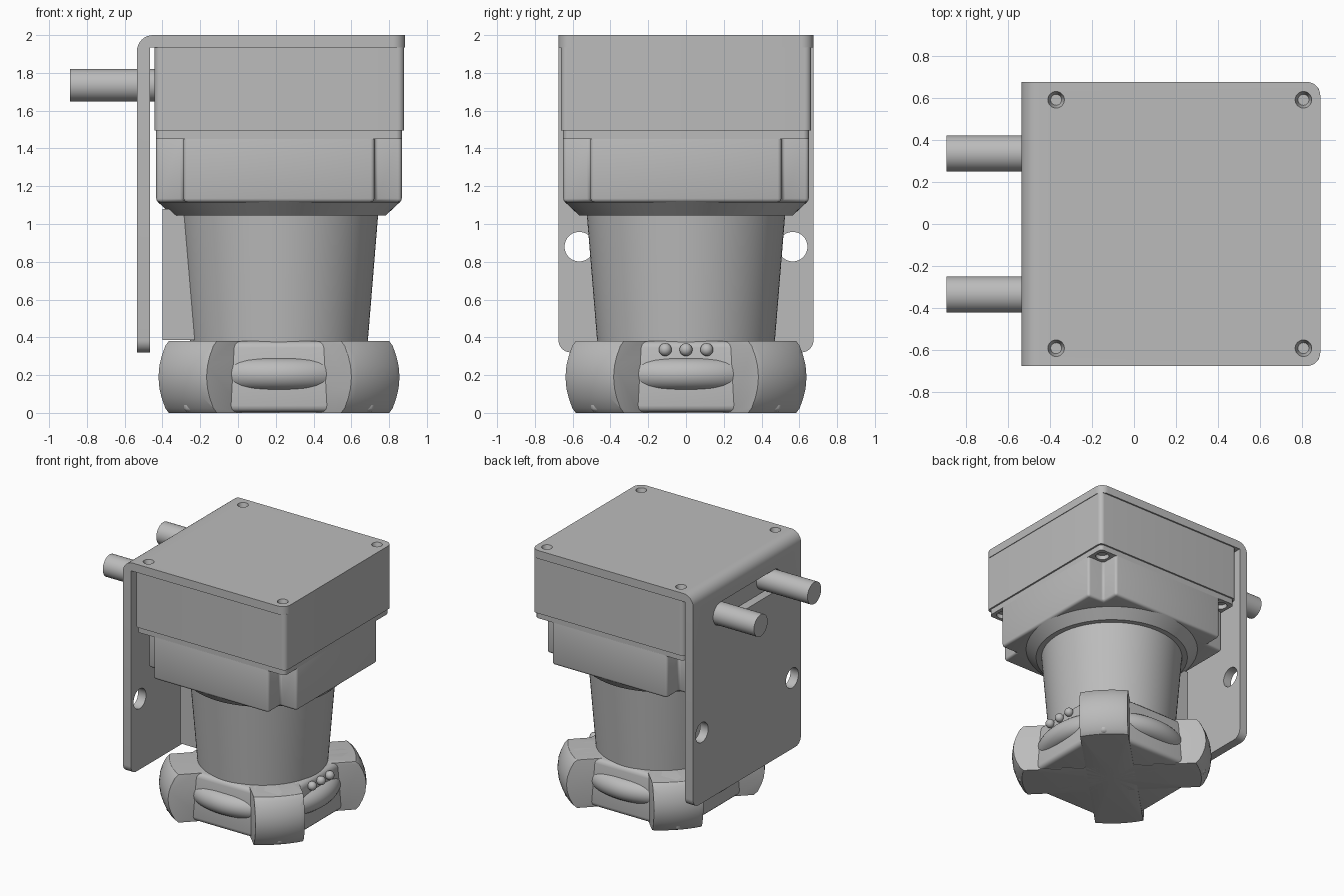
import bpy, bmesh, math
from mathutils import Matrix, Vector

if "Cube" in bpy.data.objects:
    bpy.data.objects.remove(bpy.data.objects["Cube"], do_unlink=True)

grey = bpy.data.materials.new("plain_grey")
grey.use_nodes = True
grey.diffuse_color = (0.5, 0.5, 0.5, 1)
grey.node_tree.nodes["Principled BSDF"].inputs["Base Color"].default_value = (0.5, 0.5, 0.5, 1)

CX = 0.217                      # axis of the scanner body
DIAGONALS = [(a, b) for a in (-1, 1) for b in (-1, 1)]


def finish(name, bm):
    bmesh.ops.recalc_face_normals(bm, faces=bm.faces[:])
    mesh = bpy.data.meshes.new(name)
    bm.to_mesh(mesh)
    bm.free()
    mesh.materials.append(grey)
    obj = bpy.data.objects.new(name, mesh)
    bpy.context.collection.objects.link(obj)
    return obj


def box(name, lo, hi):
    bm = bmesh.new()
    bmesh.ops.create_cube(bm, size=1)
    lo, hi = Vector(lo), Vector(hi)
    for v in bm.verts:
        v.co = (lo + hi) / 2 + v.co * (hi - lo)
    return finish(name, bm)


def rod(name, a, b, r1, r2=None, sides=48):
    """Cylinder or cone running from point a to point b."""
    a, b = Vector(a), Vector(b)
    bm = bmesh.new()
    bmesh.ops.create_cone(bm, cap_ends=True, segments=sides, radius1=r1,
                          radius2=r1 if r2 is None else r2, depth=(b - a).length)
    turn = Vector((0, 0, 1)).rotation_difference(b - a).to_matrix().to_4x4()
    bm.transform(Matrix.Translation((a + b) / 2) @ turn)
    return finish(name, bm)


def prism(name, pts, push):
    """Extrude a closed outline along the push vector."""
    bm = bmesh.new()
    face = bm.faces.new([bm.verts.new(p) for p in pts])
    out = bmesh.ops.extrude_face_region(bm, geom=[face])
    bmesh.ops.translate(bm, vec=push, verts=[g for g in out["geom"] if isinstance(g, bmesh.types.BMVert)])
    return finish(name, bm)


def lathe(name, profile, steps=96):
    bm = bmesh.new()
    vs = [bm.verts.new((r, 0, z)) for r, z in profile]
    es = [bm.edges.new(p) for p in zip(vs, vs[1:])]
    bmesh.ops.spin(bm, geom=vs + es, cent=(0, 0, 0), axis=(0, 0, 1), angle=math.tau, steps=steps)
    bmesh.ops.remove_doubles(bm, verts=bm.verts[:], dist=1e-4)
    bm.transform(Matrix.Translation((CX, 0, 0)))
    return finish(name, bm)


def select(obj):
    bpy.ops.object.select_all(action="DESELECT")
    obj.select_set(True)
    bpy.context.view_layer.objects.active = obj


def combine(obj, other, operation="DIFFERENCE"):
    select(obj)
    mod = obj.modifiers.new("cut", "BOOLEAN")
    mod.operation, mod.object, mod.solver = operation, other, "EXACT"
    bpy.ops.object.modifier_apply(modifier=mod.name)
    bpy.data.objects.remove(other, do_unlink=True)


def soften(obj, width, segments=3, angle=40):
    select(obj)
    mod = obj.modifiers.new("round", "BEVEL")
    mod.width, mod.segments = width, segments
    mod.limit_method, mod.angle_limit = "ANGLE", math.radians(angle)
    bpy.ops.object.modifier_apply(modifier=mod.name)


def round_edges(obj, test, width):
    """Round only the edges whose two end points pass the test."""
    bm = bmesh.new()
    bm.from_mesh(obj.data)
    edges = [e for e in bm.edges if test(e.verts[0].co, e.verts[1].co)]
    bmesh.ops.bevel(bm, geom=edges, offset=width, segments=8, profile=0.5, affect="EDGES")
    bm.to_mesh(obj.data)
    bm.free()


# Bent mounting bracket: top sheet and rear sheet in one piece
W = 0.675
outline = [(-0.535, 0.32), (-0.465, 0.32), (-0.465, 1.935), (0.885, 1.935), (0.885, 2), (-0.535, 2)]
bracket = prism("mounting_bracket", [(x, -W, z) for x, z in outline], (0, 2 * W, 0))
round_edges(bracket, lambda a, b: a.x < -0.5 and b.x < -0.5 and a.z > 1.99 and b.z > 1.99, 0.085)
round_edges(bracket, lambda a, b: abs(a.y - b.y) < 0.01 and (
    (a.x > 0.88 and b.x > 0.88) or (a.z < 0.33 and b.z < 0.33)), 0.065)
for s in (-1, 1):
    combine(bracket, rod("hole", (-0.6, s * 0.565, 0.88), (-0.4, s * 0.565, 0.88), 0.078))
    for x in (-0.37, 0.805):
        y = s * 0.59
        combine(bracket, rod("hole", (x, y, 1.95), (x, y, 2.01), 0.026, 0.042))
    combine(bracket, rod("hole", (-0.6, s * 0.335, 1.735), (-0.4, s * 0.335, 1.735), 0.09))
combine(bracket, box("slot", (-0.6, -0.335, 1.646), (-0.4, 0.335, 1.824)))

# Cables through the rear sheet
for side, s in (("left", 1), ("right", -1)):
    rod(side + "_cable", (-0.89, s * 0.335, 1.735), (-0.42, s * 0.335, 1.735), 0.086)

# Upper housing
upper = box("upper_housing", (-0.442, -0.663, 1.495), (0.88, 0.663, 1.937))
round_edges(upper, lambda a, b: abs(a.z - b.z) > 0.1, 0.035)

# Lower housing with a screw pocket at each corner
H, N = 0.65, 0.505
flange = box("lower_housing_flange", (CX - H, -H, 1.45), (CX + H, H, 1.497))
round_edges(flange, lambda a, b: abs(a.z - b.z) > 0.01, 0.03)
for a, b in DIAGONALS:
    x, y = CX + a * 0.575, b * 0.575
    combine(flange, rod("hole", (x, y, 1.44), (x, y, 1.485), 0.05))
quarter = [(H, -N), (H, N), (N, N)]
plan = []
for k in range(4):
    c, s = round(math.cos(k * math.pi / 2)), round(math.sin(k * math.pi / 2))
    plan += [(CX + c * x - s * y, s * x + c * y, 1.115) for x, y in quarter]
lower = prism("lower_housing", plan, (0, 0, 0.36))
soften(lower, 0.02)

# Collar, tapered neck and rear cable duct
rod("collar", (CX, 0, 1.045), (CX, 0, 1.12), 0.565, 0.645, 96)
rod("neck", (CX, 0, 0.375), (CX, 0, 1.05), 0.47, 0.525, 96)
box("neck_rear_duct", (-0.4, -0.15, 0.385), (0.1, 0.15, 1.08))

# Base: tapered square core
core = rod("base_core", (CX, 0, 0.004), (CX, 0, 0.38), 0.51 * math.sqrt(2), 0.49 * math.sqrt(2), 4)
core.data.transform(Matrix.Translation((CX, 0, 0)) @ Matrix.Rotation(math.pi / 4, 4, "Z")
                    @ Matrix.Translation((-CX, 0, 0)))
ends = [v.co.x - CX for v in core.data.vertices]
if max(ends) > 0.6:
    core.data.transform(Matrix.Translation((CX, 0, 0)) @ Matrix.Rotation(math.pi / 4, 4, "Z")
                        @ Matrix.Translation((-CX, 0, 0)))
soften(core, 0.035)

# Base: four barrel-shaped corner lobes made from two crossing bars
half = [(0, 0), (0.67, 0), (0.695, 0.025), (0.722, 0.08), (0.738, 0.13)]
barrel = half + [(0.745, 0.19)] + [(r, 0.38 - z) for r, z in reversed(half)]
for name, turn in (("base_lobes_a", 1), ("base_lobes_b", -1)):
    bar = box(name, (-1, -0.18, -0.1), (1, 0.18, 0.5))
    bar.data.transform(Matrix.Translation((CX, 0, 0)) @ Matrix.Rotation(turn * math.pi / 4, 4, "Z"))
    combine(bar, lathe("barrel", barrel), "INTERSECT")
    soften(bar, 0.018)

# Base: rounded ridge between the lobes
ring = [(0.48 + 0.085 * math.cos(t * math.tau / 24), 0.205 + 0.085 * math.sin(t * math.tau / 24))
        for t in range(25)]
lathe("base_ridge", ring)

# Three indicator beads on the left side of the base
for i in (-1, 0, 1):
    bm = bmesh.new()
    bmesh.ops.create_uvsphere(bm, u_segments=24, v_segments=16, radius=0.034)
    bm.transform(Matrix.Translation((CX + 0.51, i * 0.11, 0.335)))
    finish("indicator_bead_%d" % (i + 2), bm)

for obj in bpy.context.collection.objects:
    if obj.type == "MESH" and obj.data.materials and obj.data.materials[0] == grey:
        select(obj)
        bpy.ops.object.shade_smooth_by_angle(angle=math.radians(35))
